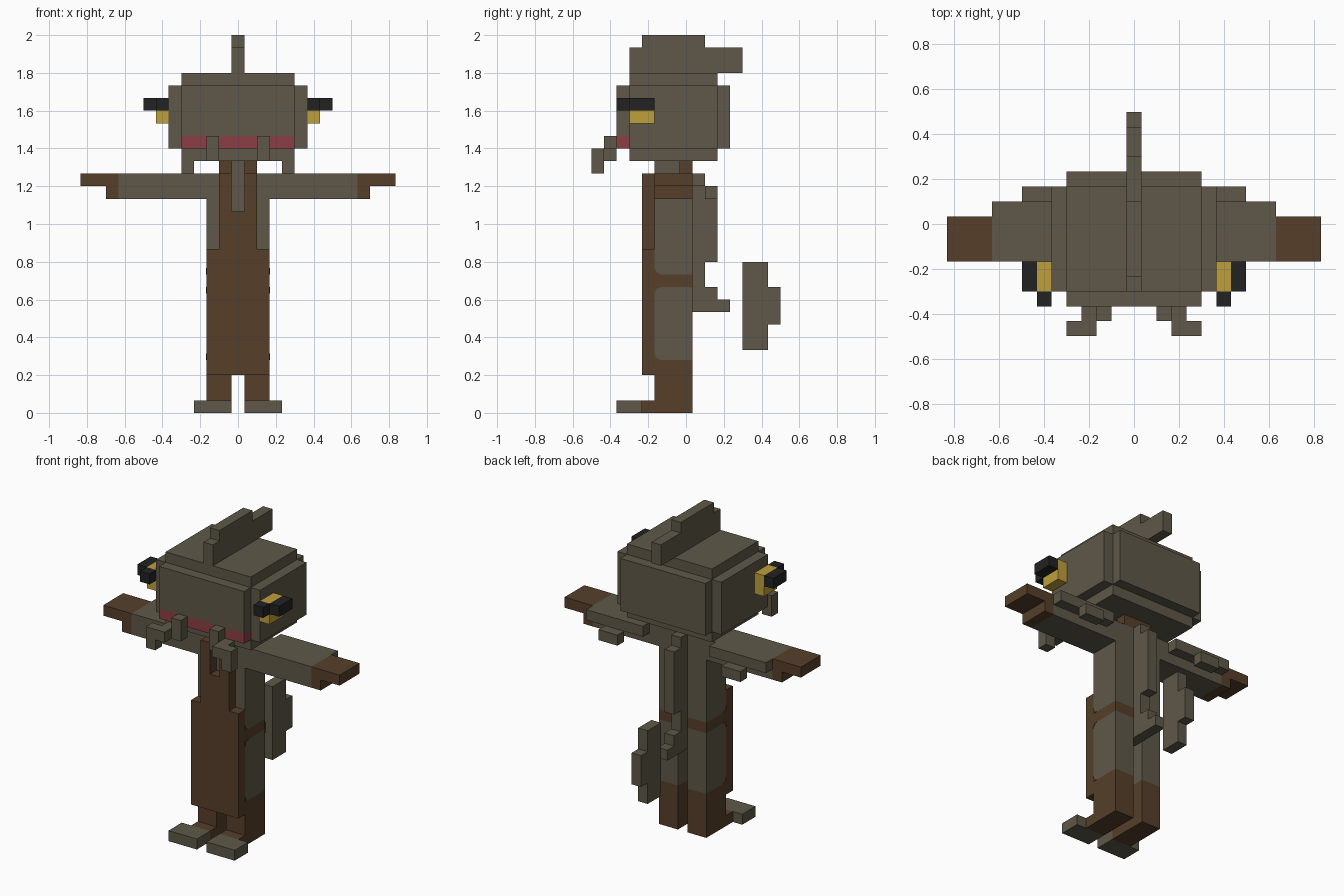
import bpy, bmesh
from mathutils import Matrix, Vector

if "Cube" in bpy.data.objects:
    bpy.data.objects.remove(bpy.data.objects["Cube"], do_unlink=True)

U = 1 / 15  # edge of one block


def material(name, srgb):
    colour = [((c / 255 + 0.055) / 1.055) ** 2.4 for c in srgb] + [1]
    mat = bpy.data.materials.new(name)
    mat.use_nodes = True
    mat.diffuse_color = colour
    mat.node_tree.nodes["Principled BSDF"].inputs["Base Color"].default_value = colour
    return mat


OLIVE = material("olive_grey", (94, 88, 72))
BROWN = material("brown", (86, 63, 42))
YELLOW = material("yellow", (190, 160, 60))
BLACK = material("black", (34, 34, 34))
RED = material("lip_red", (139, 62, 68))


def finish(name, mat, bm, mirror):
    """Store a mesh as an object, with a mirror modifier for paired parts."""
    bmesh.ops.recalc_face_normals(bm, faces=bm.faces)
    mesh = bpy.data.meshes.new(name)
    bm.to_mesh(mesh)
    bm.free()
    mesh.materials.append(mat)
    obj = bpy.data.objects.new(name, mesh)
    bpy.context.collection.objects.link(obj)
    if mirror:
        mod = obj.modifiers.new("Mirror", "MIRROR")
        mod.use_mirror_merge = False
    return obj


def blocks(name, mat, *boxes, mirror=False):
    """Build a part from boxes given as (x range, y range, z range) in blocks."""
    bm = bmesh.new()
    for box in boxes:
        lo = Vector([r[0] for r in box]) * U
        hi = Vector([r[1] for r in box]) * U
        place = Matrix.Translation((lo + hi) / 2) @ Matrix.Diagonal((*(hi - lo), 1))
        bmesh.ops.create_cube(bm, size=1, matrix=place)
    return finish(name, mat, bm, mirror)


MID = (-.5, .5)
BODY_Y = (-2.5, .5)

# Head, lip and crest
blocks("head", OLIVE,
       ((-4.5, 4.5), (-5.5, -4.5), (22, 26)),
       ((-4.5, 4.5), (2.5, 3.5), (21, 26)),
       ((-5.5, 5.5), (-4.5, 2.5), (21, 26)),
       ((-4.5, 4.5), (-4.5, 2.5), (20, 27)))
blocks("lip", RED, ((-4.5, 4.5), (-5.5, -4.5), (21, 22)))
blocks("crest", OLIVE,
       (MID, (-4.5, 4.5), (27, 29)),
       (MID, (-3.5, 1.5), (29, 30)))

# Eyes
blocks("eye", YELLOW, ((5.5, 6.5), (-4.5, -2.5), (23, 25)), mirror=True)
blocks("pupil", BLACK,
       ((6.5, 7.5), (-4.5, -2.5), (24, 25)),
       ((5.5, 6.5), (-5.5, -4.5), (24, 25)), mirror=True)

# Whiskers
blocks("whisker", OLIVE,
       ((1.5, 2.5), (-6.5, -5.5), (20, 22)),
       ((2.5, 3.5), (-7.5, -5.5), (20, 21)),
       ((3.5, 4.5), (-7.5, -6.5), (19, 21)), mirror=True)

# Neck
blocks("neck_front", OLIVE, (MID, (-2.5, -.5), (19, 20)))
blocks("neck_back", BROWN, ((-1.5, 1.5), (-.5, .5), (19, 20)))

# Torso in colour bands, then the legs below it
BAND_LOW, BAND_HIGH, SHIN = 10, 11, 4.2
blocks("torso", OLIVE, ((-2.5, 2.5), BODY_Y, (BAND_HIGH, 19)))
blocks("waist_band", BROWN, ((-2.5, 2.5), BODY_Y, (BAND_LOW, BAND_HIGH)))
blocks("thigh", OLIVE, ((.5, 2.5), BODY_Y, (SHIN, BAND_LOW)), mirror=True)
blocks("shin", BROWN,
       ((.5, 2.5), BODY_Y, (0, SHIN)),
       ((.5, 2.5), (-3.5, -2.5), (0, 1)), mirror=True)
blocks("foot", OLIVE, ((.5, 3.5), (-5.5, -3.5), (0, 1)), mirror=True)

# Belly plate, notched at the throat
blocks("belly_plate", BROWN,
       ((-2.5, 2.5), (-3.5, -2.5), (3, 13)),
       ((-1.5, 1.5), (-3.5, -2.5), (13, 16)),
       ((-1.5, -.5), (-3.5, -2.5), (16, 19)),
       ((.5, 1.5), (-3.5, -2.5), (16, 19)))

# Brown corners that round off the side patches
bm = bmesh.new()
for z, step in ((BAND_HIGH, .5), (BAND_LOW, -.5), (SHIN, .5)):
    outline = ((-2.5, z), (-2, z), (-2.35, z + step * .3), (-2.5, z + step))
    face = bm.faces.new([bm.verts.new((2.5 * U, y * U, h * U)) for y, h in outline])
    side = bmesh.ops.extrude_face_region(bm, geom=[face])["geom"]
    bmesh.ops.translate(bm, vec=(.003, 0, 0),
                        verts=[v for v in side if isinstance(v, bmesh.types.BMVert)])
finish("patch_corner", BROWN, bm, True)

# Arms, hands and arm fins
blocks("arm", OLIVE,
       ((2.5, 9.5), BODY_Y, (17, 19)),
       ((3.5, 9.5), (.5, 1.5), (18, 19)),
       ((5.5, 7.5), (1.5, 2.5), (17, 18)), mirror=True)
blocks("hand", BROWN,
       ((9.5, 10.5), BODY_Y, (17, 18)),
       ((9.5, 12.5), BODY_Y, (18, 19)), mirror=True)

# Back ridge, tail root and tail fin
blocks("back_ridge", OLIVE,
       (MID, (.5, 1.5), (8, 19)),
       (MID, (1.5, 2.5), (12, 18)))
blocks("tail_root", OLIVE,
       (MID, (-.5, 2.5), (8, 10)),
       (MID, (2.5, 3.5), (8, 9)))
blocks("tail_fin", OLIVE,
       (MID, (4.5, 6.5), (5, 12)),
       (MID, (6.5, 7.5), (7, 10)))
